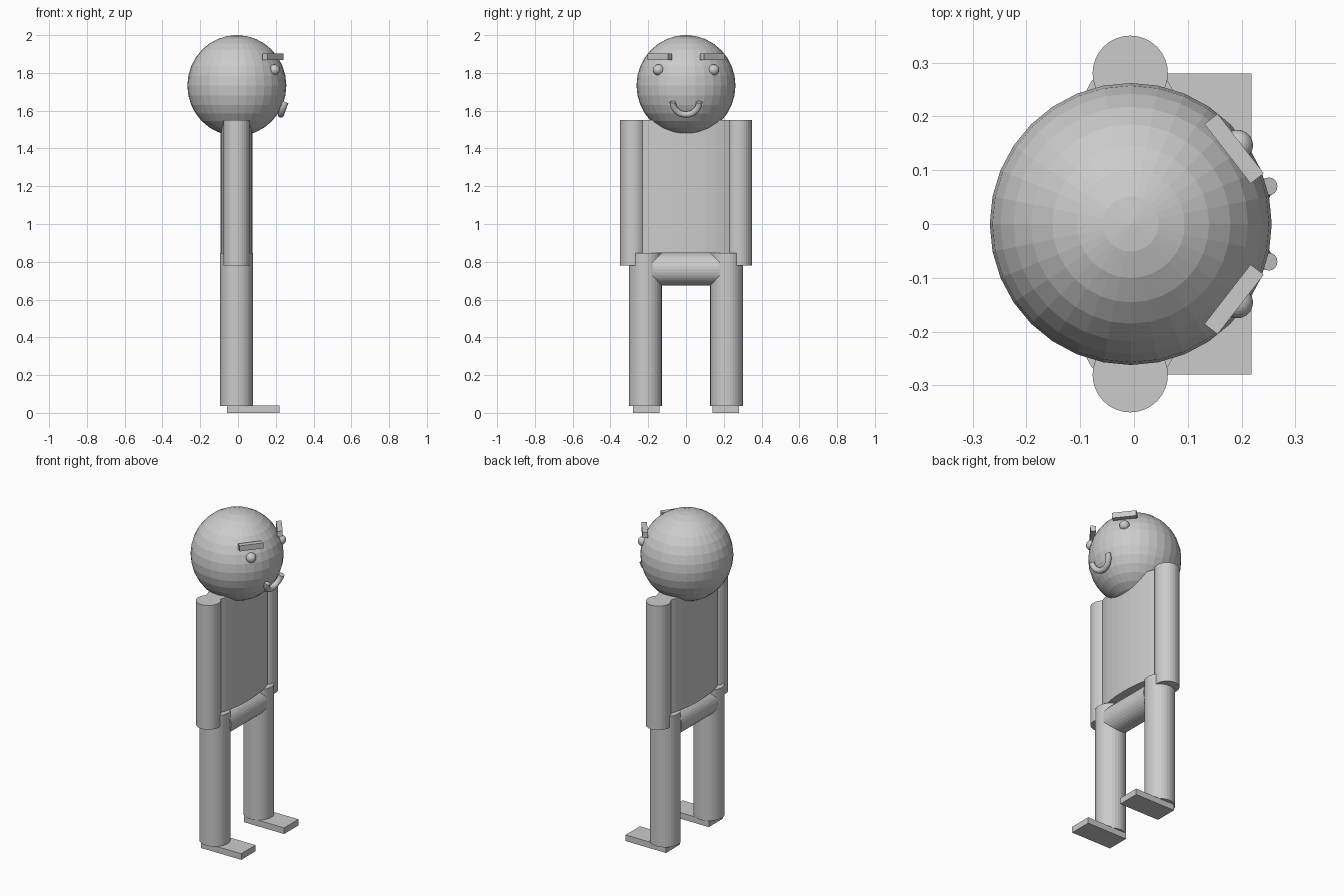
import bpy, bmesh, math

if "Cube" in bpy.data.objects:
    bpy.data.objects.remove(bpy.data.objects["Cube"])

grey = bpy.data.materials.new("plain grey")
grey.diffuse_color = (0.6, 0.6, 0.6, 1)
grey.use_nodes = True
grey.node_tree.nodes["Principled BSDF"].inputs["Base Color"].default_value = grey.diffuse_color
X = -0.008  # shared body axis


def finish(name):
    ob = bpy.context.object
    ob.name = name
    ob.data.materials.append(grey)
    return ob


def cylinder(name, loc, radius, depth, rot=(0, 0, 0), scale=(1, 1, 1)):
    bpy.ops.mesh.primitive_cylinder_add(vertices=32, radius=radius, depth=depth,
                                        location=loc, rotation=rot)
    ob = finish(name)
    ob.scale = scale
    return ob


def sphere(name, loc, scale):
    bpy.ops.mesh.primitive_uv_sphere_add(segments=32, ring_count=16, radius=1, location=loc)
    ob = finish(name)
    ob.scale = scale
    return ob


def box(name, loc, size, turn=0):
    bpy.ops.mesh.primitive_cube_add(size=1, location=loc, rotation=(0, 0, turn))
    ob = finish(name)
    ob.scale = size
    return ob


# Head, oval torso and hip bar
sphere("head", (X + 0.002, 0, 1.733), (0.262, 0.262, 0.267))
cylinder("torso", (X, 0, 1.198), 1, 0.704, scale=(0.085, 0.28, 1))
cylinder("hips", (X, 0, 0.761), 0.086, 0.354, rot=(math.pi / 2, 0, 0))

# Paired parts
for s, side in ((1, "left"), (-1, "right")):
    cylinder(side + "_arm", (X + 0.001, s * 0.28, 1.165), 0.07, 0.77)
    cylinder(side + "_leg", (X, s * 0.215, 0.442), 0.087, 0.81)
    box(side + "_foot", (0.08, s * 0.21, 0.019), (0.277, 0.14, 0.038))
    sphere(side + "_eye", (0.192, s * 0.146, 1.816), (0.029, 0.029, 0.029))
    box(side + "_brow", (0.186, s * 0.14, 1.885), (0.031, 0.14, 0.034),
        s * math.radians(37.8))

# Smile: half ring swept from a circle, tilted to follow the face
bm = bmesh.new()
bmesh.ops.create_circle(bm, cap_ends=False, segments=16, radius=0.0165)
bmesh.ops.translate(bm, verts=bm.verts[:], vec=(0, 0.07, 0))
bmesh.ops.spin(bm, geom=bm.verts[:] + bm.edges[:], cent=(0, 0, 0), axis=(1, 0, 0),
               angle=-math.pi, steps=16)
bmesh.ops.holes_fill(bm, edges=[e for e in bm.edges if e.is_boundary], sides=0)
bmesh.ops.recalc_face_normals(bm, faces=bm.faces[:])
mesh = bpy.data.meshes.new("smile")
bm.to_mesh(mesh)
bm.free()
mesh.materials.append(grey)
smile = bpy.data.objects.new("smile", mesh)
smile.location = (0.251, 0, 1.645)
smile.rotation_euler = (0, math.radians(20), 0)
bpy.context.collection.objects.link(smile)
